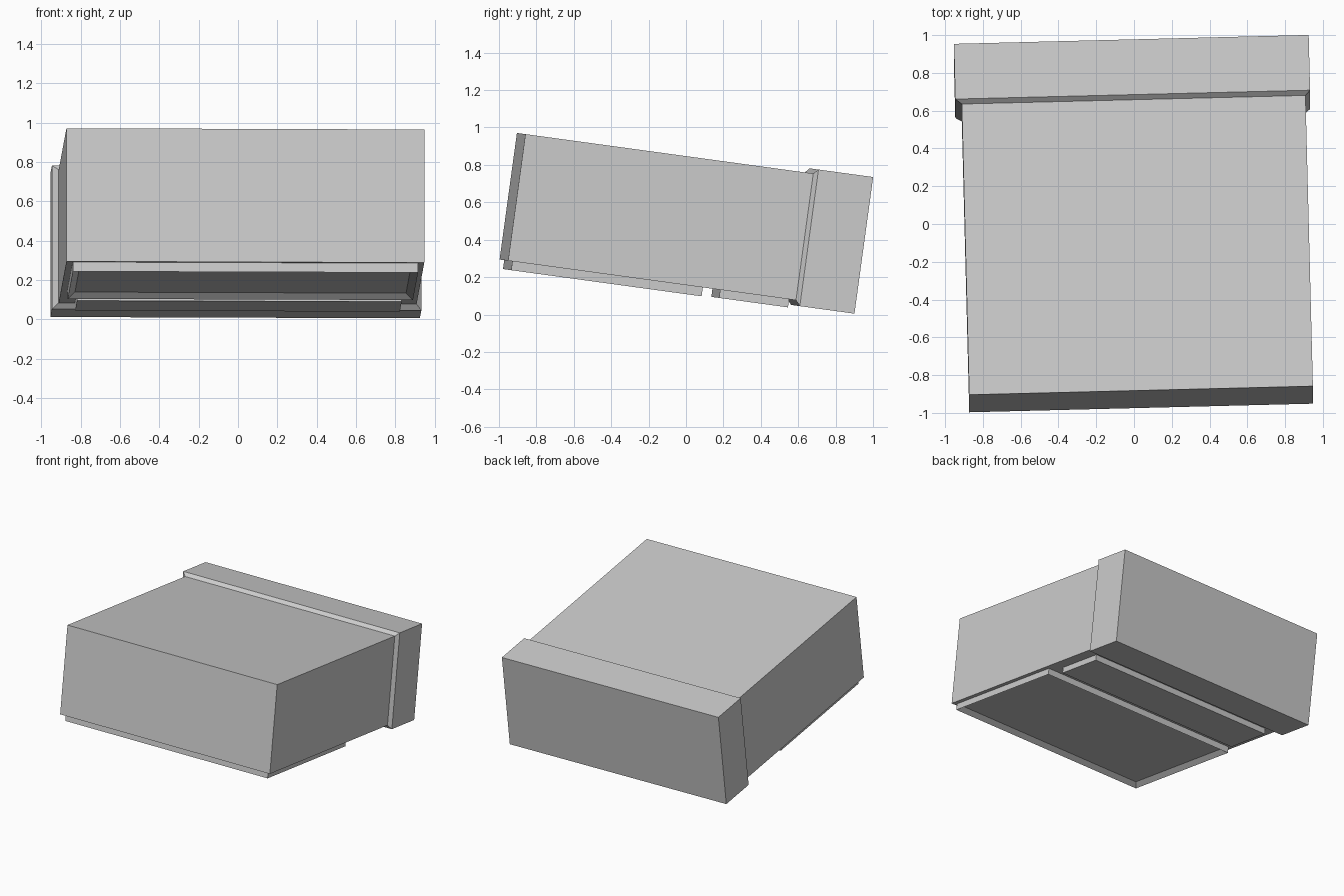
import bpy, bmesh, math
from mathutils import Matrix

if "Cube" in bpy.data.objects:
    bpy.data.objects.remove(bpy.data.objects["Cube"])

# One plain grey for the whole model
grey = bpy.data.materials.new("light_grey")
grey.diffuse_color = (0.6, 0.6, 0.6, 1)
grey.use_nodes = True
grey.node_tree.nodes["Principled BSDF"].inputs["Base Color"].default_value = grey.diffuse_color

# The whole object rests tilted back and slightly turned
TILT = Matrix.Rotation(math.radians(-7.8), 4, 'X') @ Matrix.Rotation(math.radians(1.45), 4, 'Z')


def loft(name, rings):
    """Closed solid skinned through a list of four-point rings."""
    bm = bmesh.new()
    loops = [[bm.verts.new(p) for p in ring] for ring in rings]
    for a, b in zip(loops, loops[1:]):
        for i in range(4):
            j = (i + 1) % 4
            bm.faces.new((a[i], a[j], b[j], b[i]))
    bm.faces.new(loops[0])
    bm.faces.new(loops[-1])
    bmesh.ops.recalc_face_normals(bm, faces=bm.faces)
    mesh = bpy.data.meshes.new(name)
    bm.to_mesh(mesh)
    bm.free()
    mesh.materials.append(grey)
    obj = bpy.data.objects.new(name, mesh)
    obj.matrix_world = TILT
    bpy.context.collection.objects.link(obj)
    return obj


def ring_y(y, x0, x1, z0, z1):
    return [(x0, y, z0), (x1, y, z0), (x1, y, z1), (x0, y, z1)]


def ring_z(z, x0, x1, y0, y1, inset=0):
    x0, x1, y0, y1 = x0 + inset, x1 - inset, y0 + inset, y1 - inset
    return [(x0, y0, z), (x1, y0, z), (x1, y1, z), (x0, y1, z)]


# Main case
case = (-0.898, 0.922, 0.156, 0.839)
loft("case", [ring_y(-1.005, *case), ring_y(0.58, *case)])

# Wider rear cover with a chamfered front edge
cover = (-0.932, 0.947, 0.127, 0.864)
loft("rear_cover", [ring_y(0.549, *case), ring_y(0.573, *cover), ring_y(0.868, *cover)])

# Shallow tray under the front, recessed with sloping inner walls
tray = (-0.865, 0.891, -0.981, 0.047)
loft("bottom_tray", [ring_z(0.16, *tray), ring_z(0.108, *tray),
                     ring_z(0.138, *tray, inset=0.036)])

# Flat foot plate under the rear
foot = (-0.815, 0.836, 0.142, 0.514)
loft("rear_foot", [ring_z(0.16, *foot), ring_z(0.112, *foot)])
